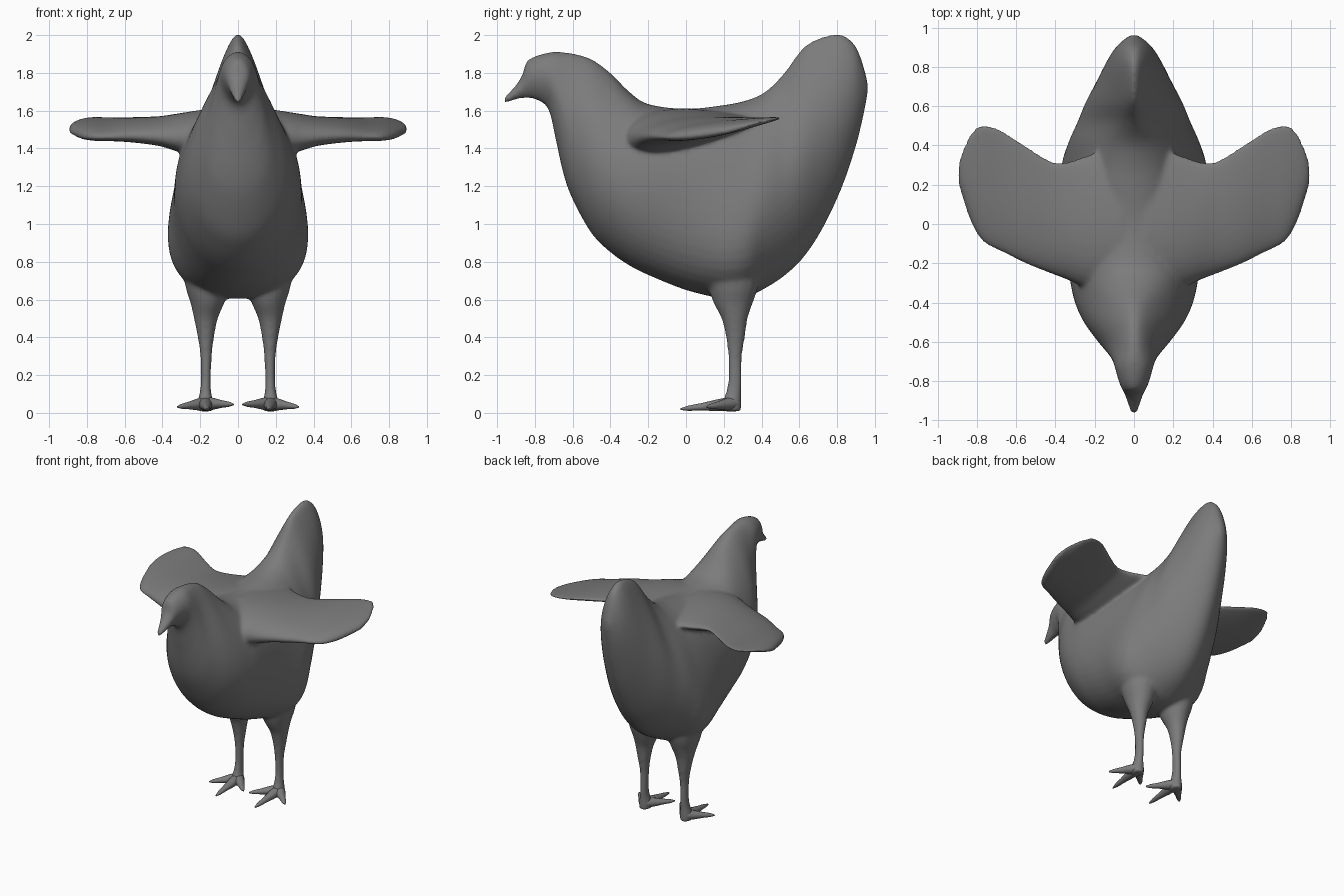
import bpy, bmesh, math
from mathutils import Vector

cube = bpy.data.objects.get("Cube")
if cube:
    bpy.data.objects.remove(cube, do_unlink=True)

grey = bpy.data.materials.new("plain_grey")
grey.use_nodes = True
grey.diffuse_color = (0.2, 0.2, 0.2, 1)
grey.node_tree.nodes["Principled BSDF"].inputs["Base Color"].default_value = (0.2, 0.2, 0.2, 1)


def spline(stations, steps=4):
    """Smooth the list of stations with a Catmull-Rom curve."""
    pts = [Vector(s) for s in stations]
    pts = [pts[0]] + pts + [pts[-1]]
    out = []
    for a, b, c, d in zip(pts, pts[1:], pts[2:], pts[3:]):
        for i in range(steps):
            t = i / steps
            out.append(b + (c - a) * (t / 2) + (a * 2 - b * 5 + c * 4 - d) * (t * t / 2)
                       + (b * 3 - a - c * 3 + d) * (t ** 3 / 2))
    return out + [pts[-1]]


def loft(name, rings):
    """Skin a list of closed rings and cap both ends."""
    bm = bmesh.new()
    loops = [[bm.verts.new(p) for p in ring] for ring in rings]
    n = len(loops[0])
    for a, b in zip(loops, loops[1:]):
        for i in range(n):
            j = (i + 1) % n
            bm.faces.new((a[i], a[j], b[j], b[i]))
    bm.faces.new(loops[0])
    bm.faces.new(loops[-1])
    bmesh.ops.recalc_face_normals(bm, faces=bm.faces)
    mesh = bpy.data.meshes.new(name)
    bm.to_mesh(mesh)
    bm.free()
    mesh.materials.append(grey)
    obj = bpy.data.objects.new(name, mesh)
    bpy.context.collection.objects.link(obj)
    bpy.ops.object.select_all(action="DESELECT")
    obj.select_set(True)
    bpy.context.view_layer.objects.active = obj
    bpy.ops.object.shade_smooth_by_angle(angle=math.radians(60))
    return obj


def angles(n):
    return [math.tau * i / n for i in range(n)]


# Body with head, beak and tail: y, bottom, top, then low, middle and high width
body = [
    (-.964, 1.635, 1.67, .014, .018, .014), (-.9, 1.658, 1.738, .03, .038, .033),
    (-.865, 1.664, 1.795, .036, .05, .044), (-.845, 1.666, 1.86, .045, .06, .055),
    (-.8, 1.66, 1.888, .06, .078, .077), (-.73, 1.61, 1.908, .07, .097, .1),
    (-.69, 1.45, 1.912, .1, .112, .12), (-.65, 1.27, 1.91, .16, .14, .125),
    (-.6, 1.13, 1.904, .23, .175, .125), (-.5, .95, 1.874, .28, .248, .135),
    (-.4, .85, 1.8, .31, .295, .17), (-.3, .78, 1.7, .34, .322, .27),
    (-.2, .73, 1.635, .36, .335, .35), (0, .65, 1.61, .43, .342, .38),
    (.2, .605, 1.63, .53, .352, .35), (.32, .615, 1.655, .5, .347, .29),
    (.42, .66, 1.7, .37, .325, .22), (.52, .725, 1.8, .29, .28, .13),
    (.62, .82, 1.935, .23, .24, .085), (.72, .97, 1.99, .18, .19, .085),
    (.82, 1.18, 2.004, .13, .142, .085), (.89, 1.38, 1.955, .09, .1, .075),
    (.93, 1.53, 1.87, .06, .062, .05), (.961, 1.68, 1.76, .02, .02, .02),
]


def body_ring(s):
    y, low, high, wl, wm, wu = s
    ring = []
    for a in angles(48):
        t = (1 - math.cos(a)) / 2
        w = wl * (1 - t) * (1 - 2 * t) + 4 * wm * t * (1 - t) + wu * t * (2 * t - 1)
        ring.append((w * math.sin(a), y, low + (high - low) * t))
    return ring


# Wings: x, front y, back y, front z, back z, half thickness
wing = [
    (.06, -.34, .4, 1.47, 1.54, .14), (.18, -.33, .37, 1.465, 1.54, .135),
    (.27, -.315, .34, 1.455, 1.54, .125), (.34, -.285, .32, 1.455, 1.545, .107),
    (.42, -.255, .322, 1.46, 1.55, .083), (.56, -.2, .41, 1.465, 1.555, .065),
    (.68, -.14, .485, 1.46, 1.56, .05), (.77, -.092, .508, 1.458, 1.563, .045),
    (.83, .005, .475, 1.465, 1.555, .038), (.87, .12, .39, 1.478, 1.54, .028),
    (.897, .21, .32, 1.49, 1.515, .016),
]


def wing_ring(s, side):
    x, yf, yb, zf, zb, half = s
    ring = []
    for a in angles(32):
        u = (1 - math.cos(a)) / 2
        ring.append((side * x, yf + (yb - yf) * u,
                     zf + (zb - zf) * u + half * math.sin(a) * (1.12 - .72 * u)))
    return ring


# Legs: z, centre x, centre y, x radius, y radius
leg = [
    (.82, .15, .25, .12, .13), (.72, .16, .25, .125, .14), (.65, .162, .25, .112, .128),
    (.58, .162, .25, .09, .104), (.5, .17, .257, .064, .07), (.4, .17, .262, .044, .051),
    (.3, .169, .26, .031, .038), (.18, .17, .26, .028, .037), (.11, .172, .252, .031, .042),
    (.06, .173, .243, .043, .05), (.008, .173, .24, .044, .054),
]
toes = {"inner": (.025, .1, .045), "middle": (.165, -.03, .02), "outer": (.32, .11, .032)}


def toe_rings(tip, side):
    start, end = Vector((.173, .25, .05)), Vector(tip)
    along = end - start
    across = along.cross(Vector((0, 0, 1))).normalized()
    rings = []
    for t, r in ((0, .042), (.3, .034), (.6, .022), (.85, .015), (1, .005)):
        c = start + along * t
        ring = [c + across * (r * math.cos(a)) + Vector((0, 0, r * .9 * math.sin(a)))
                for a in angles(12)]
        rings.append([(side * p.x, p.y, max(p.z, 0)) for p in ring])
    return rings


limbs = []
for label, side in (("left", 1), ("right", -1)):
    limbs.append(loft(label + "_wing", [wing_ring(s, side) for s in spline(wing)]))
    limbs.append(loft(label + "_leg", [[(side * (x + rx * math.cos(a)), y + ry * math.sin(a), z)
                                        for a in angles(16)] for z, x, y, rx, ry in spline(leg)]))
    for toe, tip in toes.items():
        loft(f"{label}_{toe}_toe", toe_rings(tip, side))

# Merge wings and legs into the body as one skin with soft joints
bird = loft("body", [body_ring(s) for s in spline(body)])
for limb in limbs:
    limb.select_set(True)
bpy.ops.object.join()
remesh = bird.modifiers.new("skin", "REMESH")
remesh.mode = "VOXEL"
remesh.voxel_size = 0.01
remesh.use_smooth_shade = True
soften = bird.modifiers.new("soften", "SMOOTH")
soften.factor = 0.5
soften.iterations = 20
